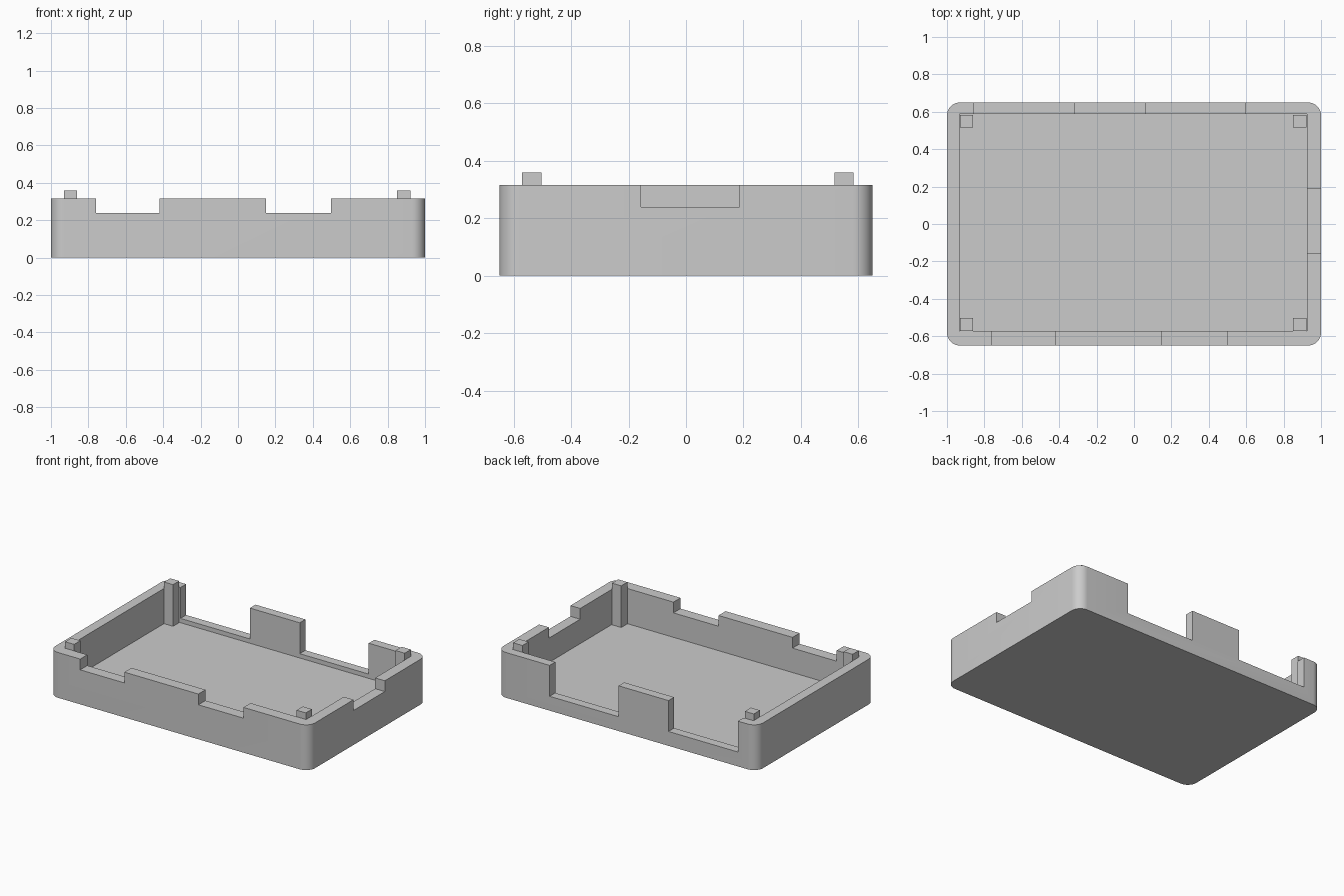
import bpy, bmesh, math

cube = bpy.data.objects.get("Cube")
if cube:
    bpy.data.objects.remove(cube, do_unlink=True)

grey = bpy.data.materials.new("plain grey")
grey.use_nodes = True
colour = (0.6, 0.6, 0.6, 1)
grey.diffuse_color = colour
grey.node_tree.nodes["Principled BSDF"].inputs["Base Color"].default_value = colour

RIM, FLOOR, POST_TOP = 0.315, 0.07, 0.36


def box(name, x, y, z, radius=0):
    """Box from (min, max) ranges, with optional rounded upright edges."""
    bm = bmesh.new()
    bmesh.ops.create_cube(bm, size=1)
    for v in bm.verts:
        v.co = [r[0] + (r[1] - r[0]) * (c + 0.5) for r, c in zip((x, y, z), v.co)]
    if radius:
        upright = [e for e in bm.edges
                   if abs(e.verts[0].co.z - e.verts[1].co.z) > 0.01]
        bmesh.ops.bevel(bm, geom=upright, offset=radius, segments=10,
                        profile=0.5, affect='EDGES')
    mesh = bpy.data.meshes.new(name)
    bm.to_mesh(mesh)
    bm.free()
    mesh.materials.append(grey)
    obj = bpy.data.objects.new(name, mesh)
    bpy.context.collection.objects.link(obj)
    return obj


def cut(target, *ranges):
    """Subtract a box from the target and discard the cutter."""
    cutter = box("cutter", *ranges)
    cutter.hide_render = True
    mod = target.modifiers.new("cut", 'BOOLEAN')
    mod.operation, mod.solver, mod.object = 'DIFFERENCE', 'EXACT', cutter
    bpy.context.view_layer.objects.active = target
    bpy.ops.object.modifier_apply(modifier=mod.name)
    bpy.data.objects.remove(cutter, do_unlink=True)


# Open tray with rounded corners
tray = box("tray", (-1, 1), (-0.65, 0.65), (0, RIM), radius=0.07)
cut(tray, (-0.932, 0.925), (-0.572, 0.588), (FLOOR, 0.5))

# Shallow notches in the front wall, deep openings in the back wall
for x in ((-0.76, -0.42), (0.15, 0.497)):
    cut(tray, x, (-0.7, -0.56), (0.24, 0.5))
for x in ((-0.855, -0.32), (0.064, 0.595)):
    cut(tray, x, (0.58, 0.7), (0.1, 0.5))

# Shallow notch in the left wall
cut(tray, (0.91, 1.1), (-0.157, 0.187), (0.24, 0.5))

bpy.ops.object.select_all(action='DESELECT')
tray.select_set(True)
bpy.context.view_layer.objects.active = tray
bpy.ops.object.shade_smooth_by_angle(angle=math.radians(30))

# Corner posts standing on the floor and rising above the rim
for side, x in (("right", (-0.931, -0.862)), ("left", (0.851, 0.922))):
    for end, y in (("front", (-0.571, -0.503)), ("back", (0.517, 0.584))):
        box(f"{end}_{side}_post", x, y, (FLOOR - 0.01, POST_TOP))
